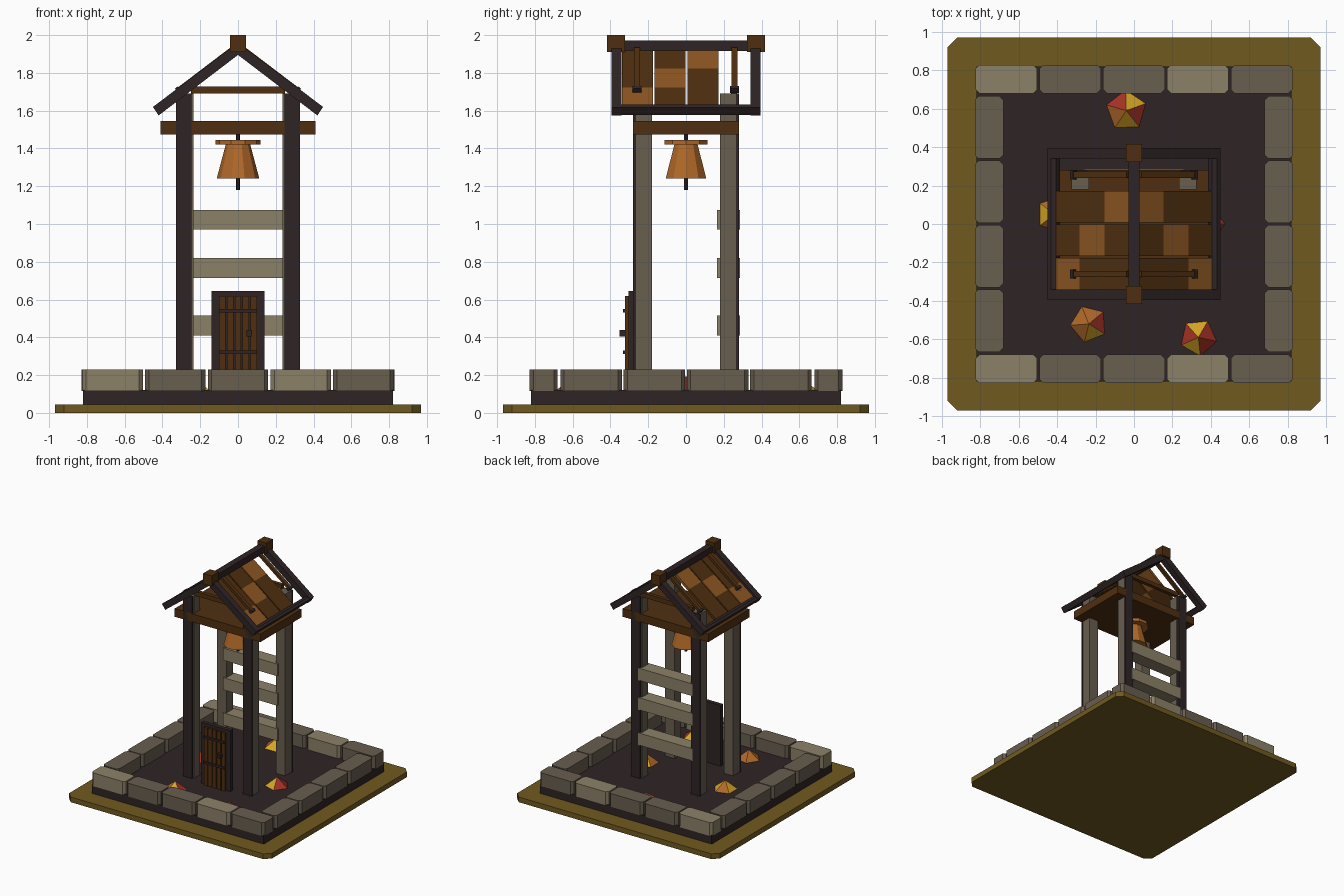
import bpy, bmesh, math
from mathutils import Vector

if "Cube" in bpy.data.objects:
    bpy.data.objects.remove(bpy.data.objects["Cube"])


def mat(name, r, g, b):
    m = bpy.data.materials.new(name)
    lin = [(c / 255 / 12.92) if c < 10 else ((c / 255 + 0.055) / 1.055) ** 2.4 for c in (r, g, b)]
    m.diffuse_color = (*lin, 1)
    m.use_nodes = True
    m.node_tree.nodes["Principled BSDF"].inputs["Base Color"].default_value = m.diffuse_color
    return m


GROUND = mat("dry_grass", 113, 90, 32)
DARK = mat("dark_timber", 47, 36, 38)
STONE = mat("grey_stone", 104, 94, 79)
PALE = mat("pale_stone", 140, 129, 104)
WOOD = mat("dark_wood", 80, 47, 16)
TILE = mat("light_wood", 142, 87, 34)
COPPER = mat("copper", 176, 104, 40)
RED = mat("red_leaf", 165, 50, 36)
YELLOW = mat("yellow_leaf", 214, 165, 36)


def finish(name, bm, *mats):
    bmesh.ops.recalc_face_normals(bm, faces=bm.faces)
    me = bpy.data.meshes.new(name)
    bm.to_mesh(me)
    bm.free()
    for m in mats:
        me.materials.append(m)
    ob = bpy.data.objects.new(name, me)
    bpy.context.collection.objects.link(ob)
    return ob


def prism(name, pts, lo, hi, m, axis="Y"):
    """Extrude a profile: (x, z) points along y, or (x, y) points along z."""
    bm = bmesh.new()
    put = (lambda p, t: (p[0], t, p[1])) if axis == "Y" else (lambda p, t: (p[0], p[1], t))
    a = [bm.verts.new(put(p, lo)) for p in pts]
    b = [bm.verts.new(put(p, hi)) for p in pts]
    bm.faces.new(a)
    bm.faces.new(b)
    n = len(pts)
    for i in range(n):
        bm.faces.new((a[i], a[(i + 1) % n], b[(i + 1) % n], b[i]))
    return finish(name, bm, m)


def box(name, x0, x1, y0, y1, z0, z1, m, c=0):
    """Box with optional chamfer on its upright edges."""
    if c:
        pts = [(x0 + c, y0), (x1 - c, y0), (x1, y0 + c), (x1, y1 - c),
               (x1 - c, y1), (x0 + c, y1), (x0, y1 - c), (x0, y0 + c)]
    else:
        pts = [(x0, y0), (x1, y0), (x1, y1), (x0, y1)]
    return prism(name, pts, z0, z1, m, "Z")


def cone(name, x, y, z0, z1, r0, r1, n, m):
    bm = bmesh.new()
    ring = lambda r, z: [bm.verts.new((x + r * math.cos(i * math.tau / n), y + r * math.sin(i * math.tau / n), z))
                         for i in range(n)]
    a, b = ring(r0, z0), ring(r1, z1)
    bm.faces.new(a)
    bm.faces.new(b)
    for i in range(n):
        bm.faces.new((a[i], a[(i + 1) % n], b[(i + 1) % n], b[i]))
    return finish(name, bm, m)


# Ground and plinth
box("ground_plate", -.97, .97, -.97, .97, 0, .045, GROUND, .05)
box("plinth", -.82, .82, -.82, .82, .045, .12, DARK)

# Stone border
for s in (-1, 1):
    y0, y1 = sorted((s * .68, s * .828))
    for i in range(5):
        x = -.664 + i * .332
        box("border_stone", x - .16, x + .16, y0, y1, .115, .23, PALE if i % 3 == 0 else STONE, .02)
    for i in range(4):
        y = -.5025 + i * .335
        box("side_border_stone", y0, y1, y - .163, y + .163, .115, .23, STONE, .02)

# Posts with dark outer boards
for sx in (-1, 1):
    x0, x1 = sorted((sx * .235, sx * .325))
    d0, d1 = sorted((sx * .245, sx * .328))
    for sy in (-1, 1):
        y0, y1 = sorted((sy * .18, sy * .265))
        box("post", x0, x1, y0, y1, .11, 1.69, STONE)
        y0, y1 = sorted((sy * .265, sy * .28))
        box("post_board", d0, d1, y0, y1, .11, 1.69, DARK)

# Back rails
for z in (.41, .715, .97):
    box("back_rail", -.26, .26, .165, .285, z, z + .105, PALE)

# Platform and bell
box("platform", -.41, .41, -.28, .28, 1.475, 1.545, WOOD)
cone("bell_rod", 0, 0, 1.18, 1.48, .011, .011, 6, DARK)
cone("bell_body", 0, 0, 1.24, 1.42, .113, .065, 10, COPPER)
cone("bell_cap", 0, 0, 1.42, 1.446, .12, .12, 10, COPPER)

# Door
box("door_frame", -.14, .14, -.305, -.27, .11, .645, DARK)
for i in range(5):
    x = -.084 + i * .042
    box("door_plank", x - .017, x + .017, -.322, -.3, .12, .62, WOOD)
for z in (.32, .54):
    box("door_strap", -.1, .1, -.333, -.32, z - .009, z + .009, DARK)
box("door_handle", .045, .075, -.352, -.318, .405, .44, DARK)

# Roof: points on the slope at distance h above the tile line
SL = .76
line = lambda x, h: (x, 1.925 - SL * x + h)


def slope_strip(name, side, xa, xb, h0, h1, y0, y1, m):
    # ends are cut square to the slope
    k = SL / (1 + SL * SL)
    pts = [(xa, h0), (xb, h0), (xb, h1), (xa, h1)]
    prof = []
    for x, h in pts:
        px, pz = line(x + h * k, h)
        prof.append((side * px, pz))
    return prism(name, prof, y0, y1, m)


for s in (-1, 1):
    # gable rafters
    for y in (-.368, .368):
        prism("gable_rafter", [(0, 1.96), (s * .45, 1.62), (s * .42, 1.575), (0, 1.895)], y - .027, y + .027, DARK)
    # eave beams
    prism("eave_beam", [(s * .405, 1.632), (s * .432, 1.632), (s * .449, 1.618), (s * .42, 1.578), (s * .385, 1.605)],
          -.394, .394, DARK)
    # tiles: three columns, the rear one is missing
    for col in range(3):
        y = -.345 + col * .174
        for row in range(3):
            xa = .015 + (2 - row) * .131
            slope_strip("roof_tile", s, xa, xa + .131, -.014, .014, y + .005, y + .169,
                        TILE if row == col else WOOD)
    # battens with dark end caps
    for y in (-.26, .256):
        slope_strip("roof_batten", s, .02, .3, .014, .04, y - .016, y + .016, WOOD)
        slope_strip("batten_cap", s, .295, .312, .01, .046, y - .024, y + .024, DARK)

# Tie beams, ridge and ridge caps
for y in (-.23, .255):
    box("tie_beam", -.25, .25, y - .016, y + .016, 1.69, 1.727, WOOD)
box("ridge_beam", -.028, .028, -.4, .4, 1.915, 1.972, DARK)
for y in (-.37, .37):
    box("ridge_cap", -.042, .042, y - .047, y + .047, 1.91, 2.0, WOOD)

# Leaf piles: five-sided, each side its own colour
PILES = [(-.04, .59, .11, 20, (1, 0, 2, 1, 0)), (-.235, -.52, .1, 40, (2, 2, 2, 1, 0)),
         (.335, -.59, .1, 60, (1, 0, 1, 0, 0)), (-.41, .05, .1, 0, (1, 2, 1, 2, 0)),
         (.375, 0, .1, 0, (0, 1, 2, 1, 0))]
for x, y, r, rot, cols in PILES:
    bm = bmesh.new()
    ring = [bm.verts.new((x + r * math.cos(math.radians(rot + i * 72)),
                          y + r * math.sin(math.radians(rot + i * 72)), .118)) for i in range(5)]
    top = bm.verts.new((x, y, .195))
    bm.faces.new(ring)
    for i in range(5):
        bm.faces.new((ring[i], ring[(i + 1) % 5], top)).material_index = cols[i]
    finish("leaf_pile", bm, RED, YELLOW, COPPER)
